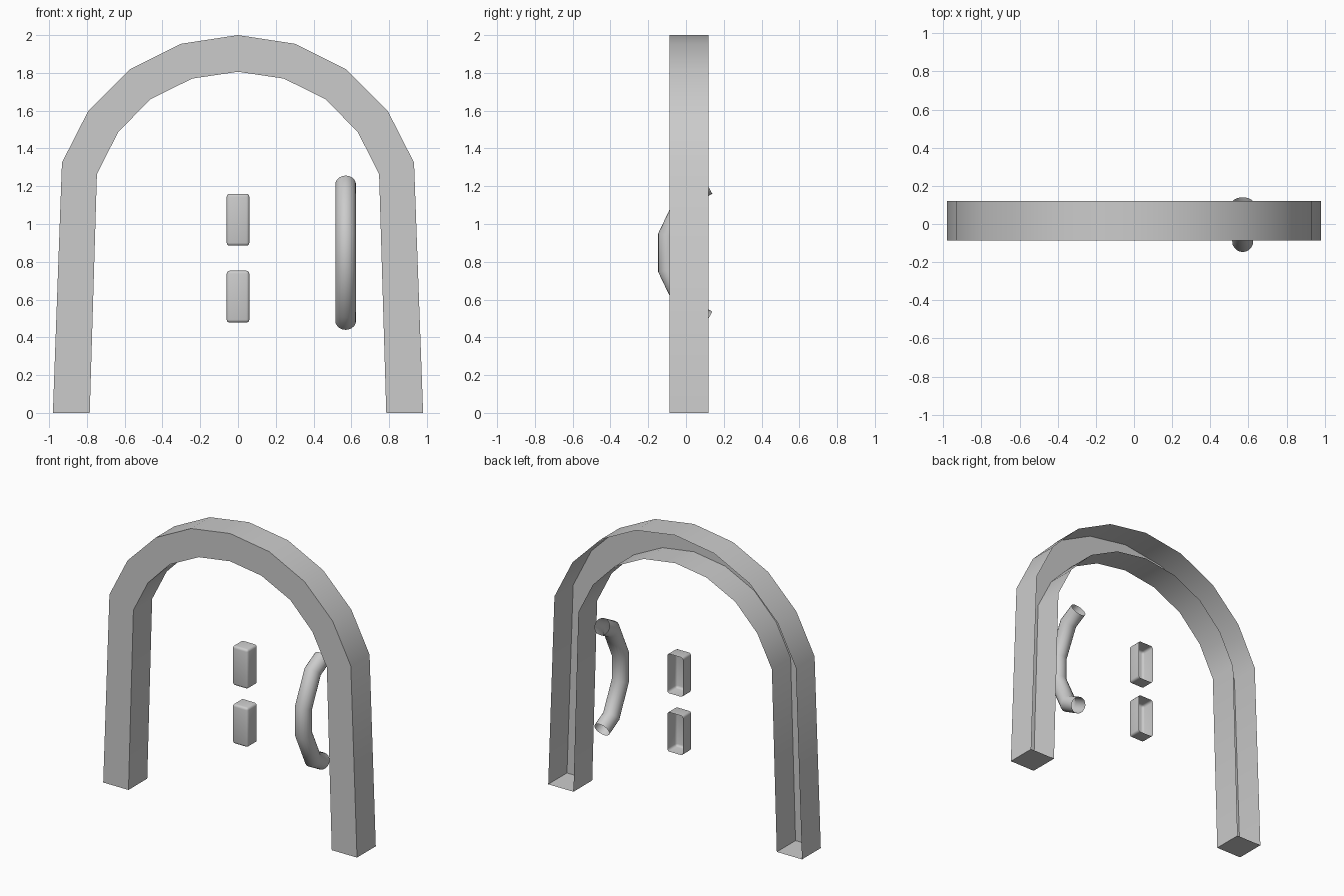
import bpy, bmesh, math
from mathutils import Vector

if "Cube" in bpy.data.objects:
    bpy.data.objects.remove(bpy.data.objects["Cube"])


def make_object(name, bm):
    bmesh.ops.recalc_face_normals(bm, faces=bm.faces)
    mesh = bpy.data.meshes.new(name)
    bm.to_mesh(mesh)
    bm.free()
    obj = bpy.data.objects.new(name, mesh)
    bpy.context.collection.objects.link(obj)
    bpy.ops.object.select_all(action='DESELECT')
    obj.select_set(True)
    bpy.context.view_layer.objects.active = obj
    bpy.ops.object.shade_smooth_by_angle(angle=math.radians(40))
    return obj


def bridge(bm, rings, closed):
    for a, b in zip(rings, rings[1:]):
        n = len(a)
        for i in range(n if closed else n - 1):
            j = (i + 1) % n
            bm.faces.new((a[i], a[j], b[j], b[i]))


def mirror_path(half):
    # half runs from the right foot to the crown at x = 0
    return half + [(-x, z) for x, z in reversed(half[:-1])]


# Arched door frame: channel section, open at the back, closed at the feet
FRONT, BACK = -0.087, 0.12
outer = mirror_path([(0.98, 0), (0.932, 1.325), (0.792, 1.6), (0.574, 1.818),
                     (0.302, 1.954), (0, 2.0)])
inner = mirror_path([(0.785, 0), (0.747, 1.265), (0.635, 1.485), (0.465, 1.66),
                     (0.242, 1.77), (0, 1.806)])
bm = bmesh.new()
sections = []
for (ox, oz), (ix, iz) in zip(outer, inner):
    corners = [(ox, BACK, oz), (ox, FRONT, oz), (ix, FRONT, iz), (ix, BACK, iz)]
    sections.append([bm.verts.new(c) for c in corners])
bridge(bm, sections, False)
for foot in (sections[0], sections[-1]):
    bm.faces.new(foot)
make_object("arched_frame", bm)

# Pull handle: round tube swept along a bowed path, open ends
R, SIDES, MID = 0.055, 20, 0.848
half = [(0.09, -0.092), (0.304, 0.010), (0.36, 0.113)]      # height from middle, depth
path = [Vector((0.57, y, MID - h)) for h, y in reversed(half)]
path += [Vector((0.57, y, MID + h)) for h, y in half]
bm = bmesh.new()
rings = []
side = Vector((1, 0, 0))
for i, p in enumerate(path):
    d_in = (p - path[max(i - 1, 0)]).normalized()
    d_out = (path[min(i + 1, len(path) - 1)] - p).normalized()
    tangent = (d_in + d_out).normalized()
    stretch = 1 / max(tangent.dot(d_in), tangent.dot(d_out))
    normal = tangent.cross(side)
    ring = []
    for k in range(SIDES):
        a = 2 * math.pi * k / SIDES
        ring.append(bm.verts.new(p + side * R * math.cos(a) + normal * R * stretch * math.sin(a)))
    rings.append(ring)
bridge(bm, rings, True)
make_object("pull_handle", bm)


# Two rounded blocks in the middle, open at the back
def block(name, z0, z1, y0=0.02, half_width=0.06):
    bm = bmesh.new()
    bmesh.ops.create_cube(bm, size=1)
    for v in bm.verts:
        v.co = Vector((v.co.x * 2 * half_width,
                       y0 if v.co.y < 0 else BACK,
                       z0 if v.co.z < 0 else z1))
    back = [f for f in bm.faces if f.calc_center_median().y > BACK - 0.001]
    edges = [e for e in bm.edges if not any(f in back for f in e.link_faces)]
    bmesh.ops.bevel(bm, geom=edges, offset=0.016, segments=3, profile=0.5, affect='EDGES')
    back = [f for f in bm.faces if all(v.co.y > BACK - 0.001 for v in f.verts)]
    bmesh.ops.delete(bm, geom=back, context='FACES')
    return make_object(name, bm)


block("upper_block", 0.885, 1.16)
block("lower_block", 0.478, 0.753)
